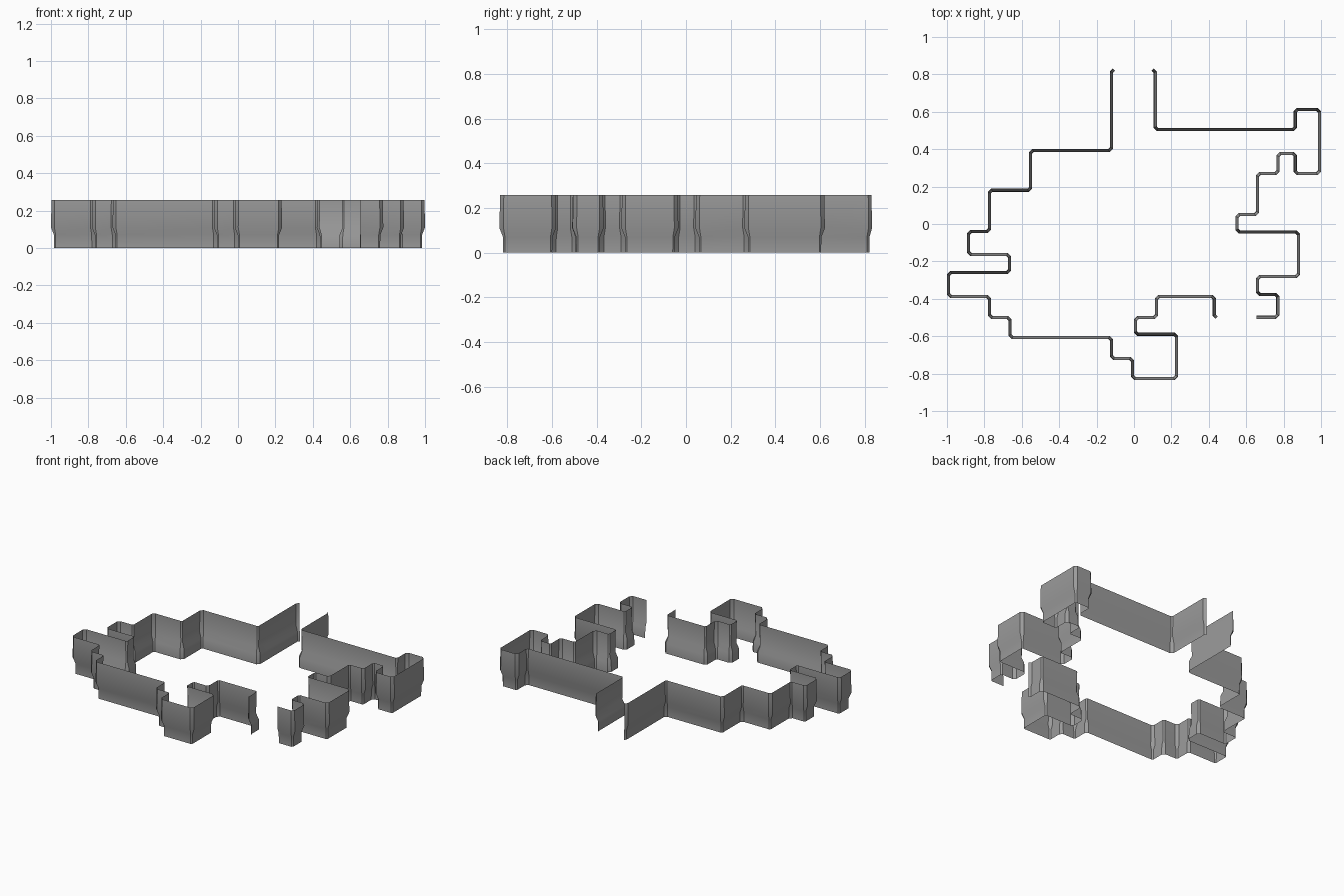
import bpy
import bmesh
from mathutils import Vector

cube = bpy.data.objects.get("Cube")
if cube:
    bpy.data.objects.remove(cube, do_unlink=True)

GREY = (0.33, 0.33, 0.33, 1.0)
CHAMFER = 0.013
# Wall section as (outward offset, height): plinth, sloped ledge, upper face
SECTION = [(-0.008, 0), (-0.007, 0.07), (0.009, 0.11), (0.006, 0.258)]


def make_material(name, colour):
    mat = bpy.data.materials.new(name)
    mat.use_nodes = True
    mat.diffuse_color = colour
    mat.node_tree.nodes["Principled BSDF"].inputs["Base Color"].default_value = colour
    return mat


def right_angle_path(turns):
    """Turns alternate x, y, x, y; each neighbouring pair is one corner."""
    corners = []
    for i in range(len(turns) - 1):
        a, b = turns[i], turns[i + 1]
        corners.append(Vector((a, b)) if i % 2 == 0 else Vector((b, a)))
    return corners


def chamfer_path(corners, keep_last):
    """Cut each corner; open ends stop on the chamfer unless kept."""
    points = []
    for before, here, after in zip(corners, corners[1:], corners[2:]):
        points.append(here + (before - here).normalized() * CHAMFER)
        points.append(here + (after - here).normalized() * CHAMFER)
    if keep_last:
        points.append(corners[-1])
    return points


def outward_mitres(points, side):
    """Sideways direction at each point, lengthened to keep offsets parallel."""
    normals = []
    for a, b in zip(points, points[1:]):
        d = (b - a).normalized()
        normals.append(Vector((d.y, -d.x)) * side)
    mitres = [normals[0]]
    for m, n in zip(normals, normals[1:]):
        mitres.append((m + n) / (1 + m.dot(n)))
    return mitres + [normals[-1]]


def build_wall(name, turns, side, keep_last, mat):
    points = chamfer_path(right_angle_path(turns), keep_last)
    mitres = outward_mitres(points, side)
    bm = bmesh.new()
    columns = []
    for p, m in zip(points, mitres):
        columns.append([bm.verts.new((*(p + m * off), z)) for off, z in SECTION])
    for left, right in zip(columns, columns[1:]):
        for i in range(len(SECTION) - 1):
            quad = [left[i], right[i], right[i + 1], left[i + 1]]
            bm.faces.new(quad if side > 0 else quad[::-1])
    mesh = bpy.data.meshes.new(name)
    bm.to_mesh(mesh)
    bm.free()
    mesh.materials.append(mat)
    obj = bpy.data.objects.new(name, mesh)
    bpy.context.collection.objects.link(obj)
    bpy.ops.object.select_all(action="DESELECT")
    obj.select_set(True)
    bpy.context.view_layer.objects.active = obj
    bpy.ops.object.shade_smooth_by_angle()
    return obj


stone = make_material("stone grey", GREY)

# Wall along the right side, from the back opening to the front opening
right_turns = [0, 0.825, -0.12, 0.393, -0.553, 0.18, -0.772, -0.04, -0.884,
               -0.163, -0.665, -0.26, -0.991, -0.387, -0.772, -0.5, -0.662,
               -0.606, -0.12, -0.718, -0.008, -0.825, 0.227, -0.59, 0.008,
               -0.5, 0.12, -0.387, 0.43, -0.5, 0.6]
build_wall("right_wall", right_turns, 1, False, stone)

# Wall along the left side, from the back opening to the front opening
left_turns = [0, 0.825, 0.113, 0.505, 0.863, 0.612, 0.991, 0.27, 0.863,
              0.377, 0.769, 0.27, 0.66, 0.051, 0.55, -0.043, 0.879, -0.28,
              0.66, -0.377, 0.768, -0.498, 0.655]
build_wall("left_wall", left_turns, -1, True, stone)
